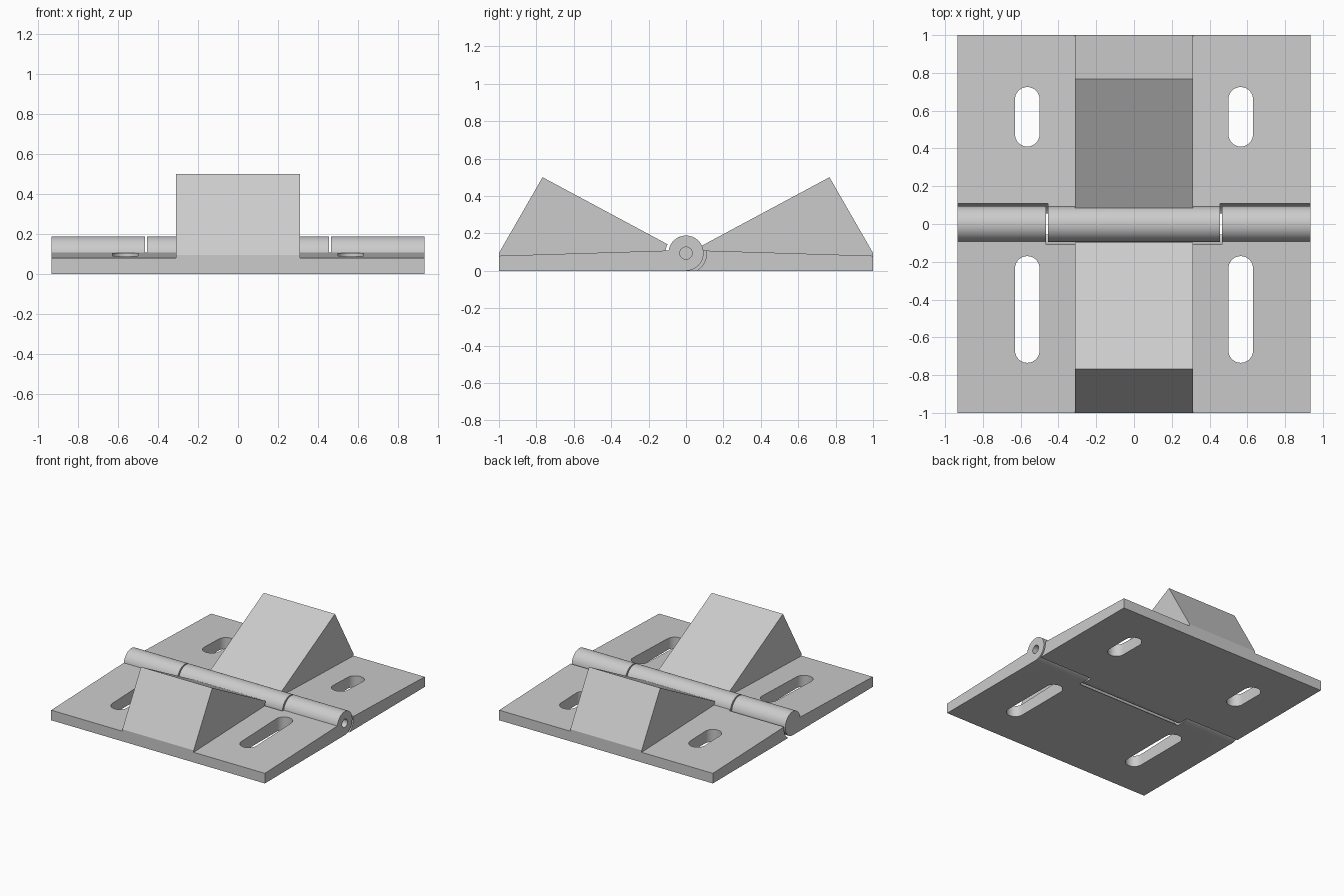
import bpy
import bmesh
from math import sin, cos, pi, acos, radians

if "Cube" in bpy.data.objects:
    bpy.data.objects.remove(bpy.data.objects["Cube"], do_unlink=True)

WIDTH = 0.935      # half width of both leaves
THICK = 0.08       # leaf thickness
KNUCKLE = 0.094    # knuckle radius, also the height of its axis
CLEARANCE = 0.11   # radius of the relief around the other leaf's knuckles
SEGMENTS = 64

steel = bpy.data.materials.new("light grey steel")
steel.use_nodes = True
grey = (0.6, 0.6, 0.6, 1)
steel.diffuse_color = grey
steel.node_tree.nodes["Principled BSDF"].inputs["Base Color"].default_value = grey


def prism(name, points, axis, start, end):
    """Extrude a (y, z) profile along x, or an (x, y) profile along z."""
    bm = bmesh.new()
    place = (lambda p: (start, *p)) if axis == "X" else (lambda p: (*p, start))
    face = bm.faces.new([bm.verts.new(place(p)) for p in points])
    out = bmesh.ops.extrude_face_region(bm, geom=[face])
    verts = [g for g in out["geom"] if isinstance(g, bmesh.types.BMVert)]
    depth = end - start
    bmesh.ops.translate(bm, verts=verts,
                        vec=(depth, 0, 0) if axis == "X" else (0, 0, depth))
    bmesh.ops.recalc_face_normals(bm, faces=bm.faces)
    mesh = bpy.data.meshes.new(name)
    bm.to_mesh(mesh)
    bm.free()
    mesh.materials.append(steel)
    obj = bpy.data.objects.new(name, mesh)
    bpy.context.collection.objects.link(obj)
    return obj


def arc(cx, cy, r, a0, a1, n):
    return [(cx + r * cos(a0 + (a1 - a0) * i / n),
             cy + r * sin(a0 + (a1 - a0) * i / n)) for i in range(n + 1)]


def rod(name, r, x0, x1):
    return prism(name, arc(0, KNUCKLE, r, 0, 2 * pi, SEGMENTS)[:-1], "X", x0, x1)


def slot(x, y0, y1, r=0.065):
    outline = arc(x, y1 - r, r, 0, pi, 16) + arc(x, y0 + r, r, pi, 2 * pi, 16)
    return prism("slot_cutter", outline, "Z", -0.1, 0.2)


def combine(obj, tool, operation):
    bpy.ops.object.select_all(action="DESELECT")
    bpy.context.view_layer.objects.active = obj
    obj.select_set(True)
    mod = obj.modifiers.new("combine", "BOOLEAN")
    mod.operation, mod.solver, mod.object = operation, "EXACT", tool
    bpy.ops.object.modifier_apply(modifier=mod.name)
    bpy.data.objects.remove(tool, do_unlink=True)


def leaf(name, side, relief_spans, slot_y):
    # Plate rolling into a full-width knuckle
    top = pi - acos((KNUCKLE - THICK) / KNUCKLE) - pi / 2
    curl = arc(0, KNUCKLE, KNUCKLE, -pi / 2, -2 * pi + top, SEGMENTS)
    profile = [(1, 0)] + curl + [(1, THICK)]
    body = prism(name, [(side * y, z) for y, z in profile], "X", -WIDTH, WIDTH)
    # Wedge block on top of the plate
    block = [(1, 0.04), (1, 0.095), (0.767, 0.5), (0.06, 0.121), (0.06, 0.04)]
    wedge = prism("wedge", [(side * y, z) for y, z in block], "X", -0.312, 0.312)
    combine(body, wedge, "UNION")
    # Relief where the other leaf's knuckles turn
    for x0, x1 in relief_spans:
        combine(body, rod("relief_cutter", CLEARANCE, x0, x1), "DIFFERENCE")
    # Mounting slots
    for x in (-0.565, 0.565):
        combine(body, slot(x, *slot_y), "DIFFERENCE")
    # Pin bore, closed at the far end
    combine(body, rod("bore_cutter", 0.033, -0.87, 1), "DIFFERENCE")
    body.select_set(True)
    bpy.ops.object.shade_smooth_by_angle(angle=radians(25))


leaf("front_leaf", -1, [(-0.465, 0.465)], (-0.735, -0.17))
leaf("back_leaf", 1, [(-1, -0.455), (0.455, 1)], (0.41, 0.725))
